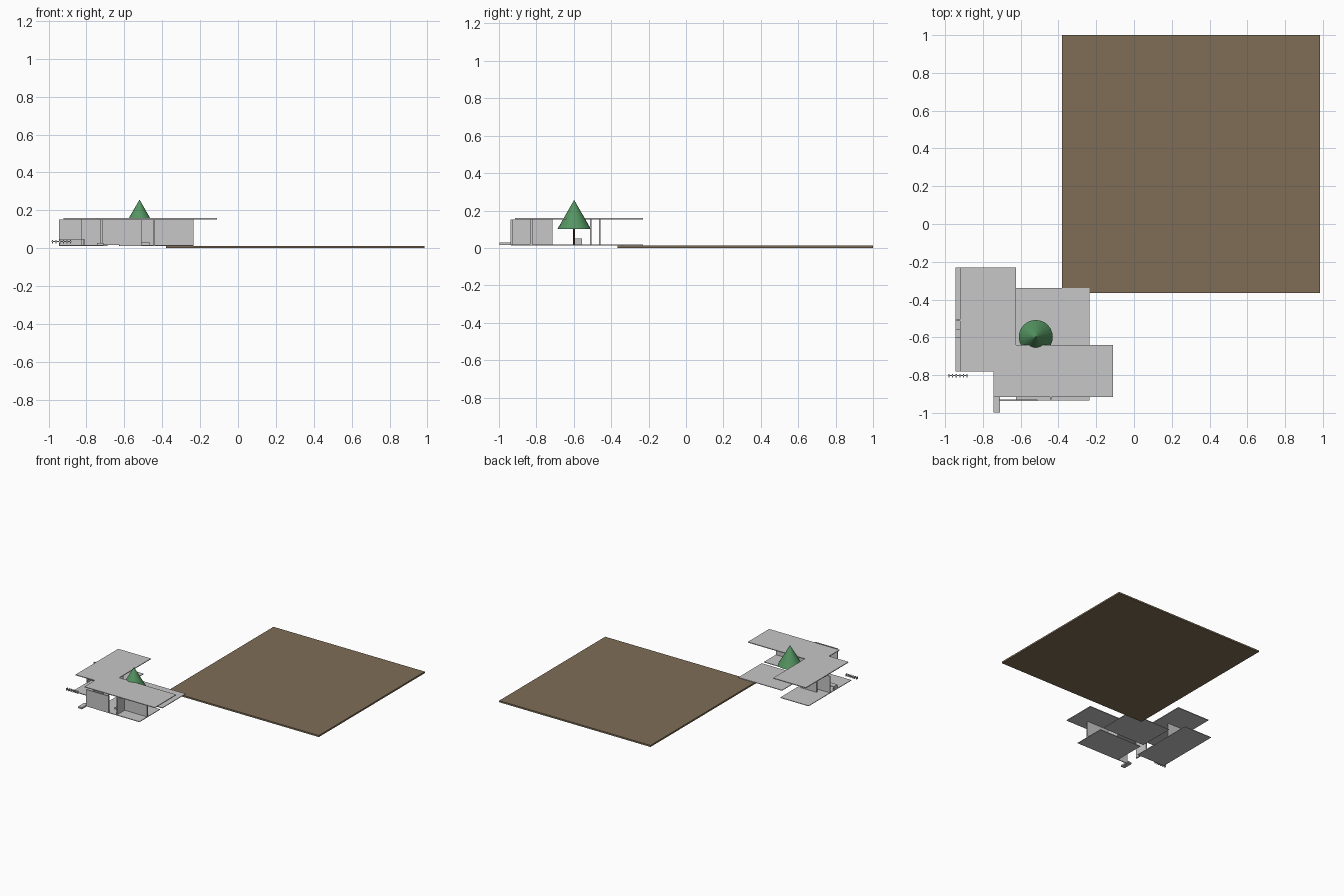
import bpy, bmesh

if "Cube" in bpy.data.objects:
    bpy.data.objects.remove(bpy.data.objects["Cube"])


def material(name, rgb):
    m = bpy.data.materials.new(name)
    m.diffuse_color = (*rgb, 1)
    m.use_nodes = True
    m.node_tree.nodes["Principled BSDF"].inputs["Base Color"].default_value = m.diffuse_color
    return m


GREY = material("light_grey", (0.57, 0.57, 0.57))
EARTH = material("earth_brown", (0.21, 0.153, 0.092))
GREEN = material("leaf_green", (0.09, 0.30, 0.12))
BARK = material("bark_brown", (0.08, 0.03, 0.02))


def finish(name, bm, mat):
    bmesh.ops.recalc_face_normals(bm, faces=bm.faces)
    me = bpy.data.meshes.new(name)
    bm.to_mesh(me)
    bm.free()
    me.materials.append(mat)
    ob = bpy.data.objects.new(name, me)
    bpy.context.collection.objects.link(ob)
    return ob


def box(name, x0, x1, y0, y1, z0, z1, mat=GREY):
    bm = bmesh.new()
    bmesh.ops.create_cube(bm, size=1)
    for v in bm.verts:
        v.co = ((x0 + x1) / 2 + v.co.x * (x1 - x0),
                (y0 + y1) / 2 + v.co.y * (y1 - y0),
                (z0 + z1) / 2 + v.co.z * (z1 - z0))
    return finish(name, bm, mat)


def cone(name, x, y, r0, r1, z0, z1, sides, mat):
    bm = bmesh.new()
    bmesh.ops.create_cone(bm, cap_ends=True, segments=sides,
                          radius1=r0, radius2=r1, depth=z1 - z0)
    bmesh.ops.translate(bm, vec=(x, y, (z0 + z1) / 2), verts=bm.verts)
    return finish(name, bm, mat)


# plot of land
box("ground_plot", -0.38, 0.985, -0.365, 1.0, 0, 0.013, EARTH)

# floor slabs
F, T = 0.018, 0.153
box("west_floor", -0.945, -0.69, -0.78, -0.23, 0.013, F)
box("south_floor", -0.625, -0.235, -0.935, -0.67, 0.013, F)
box("patio", -0.628, -0.235, -0.64, -0.34, 0.013, F)

# L-shaped roof
bm = bmesh.new()
outline = [(-0.92, -0.23), (-0.92, -0.78), (-0.745, -0.78), (-0.745, -0.915),
           (-0.11, -0.915), (-0.11, -0.64), (-0.625, -0.64), (-0.625, -0.23)]
face = bm.faces.new([bm.verts.new((x, y, T)) for x, y in outline])
top = bmesh.ops.extrude_face_region(bm, geom=[face])["geom"]
bmesh.ops.translate(bm, vec=(0, 0, 0.006),
                    verts=[v for v in top if isinstance(v, bmesh.types.BMVert)])
finish("roof", bm, GREY)

# upright wall slabs: x range, y range
walls = {
    "front_wall": (-0.715, -0.51, -0.938, -0.93),
    "terrace_wall": (-0.51, -0.235, -0.835, -0.822),
    "south_cross_wall": (-0.446, -0.438, -0.93, -0.715),
    "entry_wall": (-0.725, -0.715, -0.83, -0.715),
    "west_wall": (-0.945, -0.825, -0.513, -0.505),
    "inner_west_wall": (-0.86, -0.715, -0.464, -0.456),
}
for name, (x0, x1, y0, y1) in walls.items():
    box(name, x0, x1, y0, y1, F - 0.002, T)

# entry step and bench
box("entry_step", -0.745, -0.71, -0.998, -0.915, 0.015, 0.028)
box("bench", -0.51, -0.465, -0.86, -0.835, F, 0.03)

# table in the west wing
box("table_top", -0.945, -0.81, -0.6, -0.555, 0.045, 0.05)
for i, x in enumerate((-0.945, -0.815)):
    box(f"table_side_{i}", x, x + 0.005, -0.6, -0.555, F, 0.045)

# slatted outdoor seat
box("slat_beam", -0.985, -0.88, -0.806, -0.8, 0.033, 0.037)
for i in range(6):
    x = -0.982 + i * 0.019
    box(f"slat_{i}", x, x + 0.006, -0.813, -0.795, 0.025, 0.043)

# courtyard tree
cone("tree_trunk", -0.52, -0.598, 0.005, 0.005, F - 0.002, 0.105, 10, BARK)
cone("tree_crown", -0.52, -0.598, 0.09, 0, 0.1, 0.257, 24, GREEN)
